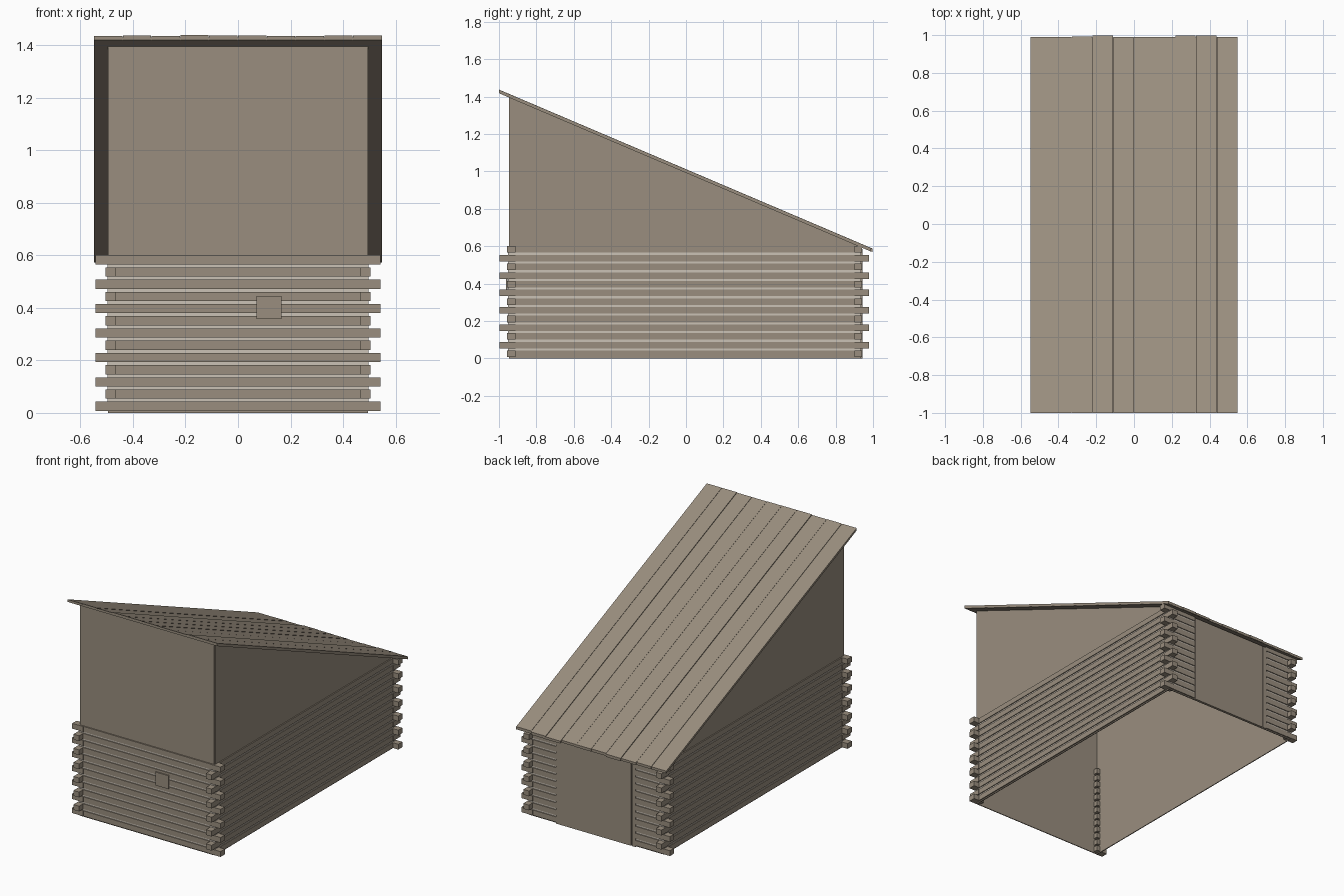
import bpy
import bmesh
import random

random.seed(4)
if "Cube" in bpy.data.objects:
    bpy.data.objects.remove(bpy.data.objects["Cube"], do_unlink=True)


def material(name, rgb):
    m = bpy.data.materials.new(name)
    m.use_nodes = True
    m.diffuse_color = (*rgb, 1)
    m.node_tree.nodes["Principled BSDF"].inputs["Base Color"].default_value = (*rgb, 1)
    return m


WOOD = material("weathered_wood", (0.32, 0.27, 0.21))
MORTAR = material("pale_mortar", (0.60, 0.54, 0.47))


def add_prism(bm, profile, x0, x1):
    """Extrude a (y, z) outline from x0 to x1."""
    verts = [bm.verts.new((x0, y, z)) for y, z in profile]
    face = bm.faces.new(verts)
    ext = bmesh.ops.extrude_face_region(bm, geom=[face])
    new = [v for v in ext["geom"] if isinstance(v, bmesh.types.BMVert)]
    bmesh.ops.translate(bm, verts=new, vec=(x1 - x0, 0, 0))


def add_box(bm, x, y, z):
    add_prism(bm, [(y[0], z[0]), (y[1], z[0]), (y[1], z[1]), (y[0], z[1])], x[0], x[1])


def finish(bm, name, mat):
    bmesh.ops.recalc_face_normals(bm, faces=bm.faces)
    mesh = bpy.data.meshes.new(name)
    bm.to_mesh(mesh)
    bm.free()
    mesh.materials.append(mat)
    obj = bpy.data.objects.new(name, mesh)
    bpy.context.collection.objects.link(obj)
    return obj


def boxes(name, mat, items):
    bm = bmesh.new()
    for item in items:
        add_box(bm, *item)
    return finish(bm, name, mat)


def roof_z(y):
    return 1.437 - 0.4256 * (y + 1)


FRONT, BACK, SIDE = -0.955, 0.94, 0.502     # outer log faces
ROWS, PITCH, HALF = 13, 0.0465, 0.0175
DOOR = 0.29
SKIN, LOG = 0.006, 0.008


def row(k):
    c = 0.025 + PITCH * k
    return (c - HALF, c + HALF)


def gap(k):
    return (row(k)[1] - 0.001, row(k + 1)[0] + 0.001)


# Thin wall panels, with a narrow slit left open at the front corners
front_y = FRONT + LOG
boxes("front_panel", WOOD, [((-0.489, 0.489), (front_y, front_y + SKIN), (0, 1.4))])
back_y = BACK - LOG
boxes("back_panel", WOOD, [((-0.492, 0.492), (back_y - SKIN, back_y), (0, 0.59))])
for side, s in (("left", 1), ("right", -1)):
    bm = bmesh.new()
    y0, y1 = front_y + 0.004, back_y
    outline = [(y0, 0), (y1, 0), (y1, roof_z(y1) - 0.018), (y0, roof_z(y0) - 0.018)]
    add_prism(bm, outline, s * (SIDE - LOG - SKIN), s * (SIDE - LOG))
    finish(bm, side + "_panel", WOOD)

# Log courses and the mortar between them
def courses(name, spans):
    """spans: (x range, y range) of the logs, paired with that of the mortar."""
    boxes(name + "_logs", WOOD, [(*log, row(k)) for log, _ in spans for k in range(ROWS)])
    boxes(name + "_mortar", MORTAR, [(*fill, gap(k)) for _, fill in spans for k in range(ROWS - 1)])


wide = (-0.497, 0.497)
courses("front", [((wide, (FRONT, front_y)), (wide, (FRONT + 0.006, front_y)))])
courses("back", [((x, (back_y, BACK)), (x, (back_y, BACK - 0.006)))
                 for x in ((-0.497, -DOOR), (DOOR, 0.497))])
for side, s in (("left", 1), ("right", -1)):
    inner, outer, fill = s * (SIDE - LOG), s * SIDE, s * (SIDE - 0.006)
    run = (FRONT + 0.004, BACK - 0.004)
    courses(side, [(((inner, outer), run), ((inner, fill), run))])

# Interlocking log ends: rows alternate between pointing sideways and lengthwise
ends = []
for k in range(ROWS):
    for s in (1, -1):
        for y_in, y_out, y_tip in ((-0.912, -0.957, -0.997), (0.90, 0.942, 0.978)):
            if k % 2 == 0:
                ends.append(((s * 0.462, s * 0.542), (y_in, y_out), row(k)))
            else:
                ends.append(((s * 0.464, s * 0.505), (y_in, y_tip), row(k)))
boxes("log_ends", WOOD, ends)

# Door with a narrow post beside it, and a small hatch on the front
boxes("door", WOOD, [((-0.258, DOOR), (back_y, BACK + 0.003), (0, 0.585))])
boxes("door_post", WOOD, [((-DOOR, -0.264), (back_y, BACK + 0.003), (0, 0.585))])
boxes("front_hatch", WOOD, [((0.07, 0.165), (FRONT - 0.008, FRONT), (0.357, 0.445))])

# Sloping roof planks with slightly uneven ends and heights
bm = bmesh.new()
count, half_width = 10, 0.548
step = 2 * half_width / count
for i in range(count):
    x0 = -half_width + i * step
    lift = random.uniform(-0.003, 0.001)
    end = random.uniform(0.988, 0.999)
    outline = [(-1, roof_z(-1) - 0.018), (end, roof_z(end) - 0.018),
               (end, roof_z(end) + lift), (-1, roof_z(-1) + lift)]
    add_prism(bm, outline, x0, x0 + step - (0.002 if i < count - 1 else 0))
finish(bm, "roof_planks", WOOD)

# Thin boarding under the planks closes the joints
bm = bmesh.new()
add_prism(bm, [(-0.998, roof_z(-0.998) - 0.019), (0.987, roof_z(0.987) - 0.019),
               (0.987, roof_z(0.987) - 0.008), (-0.998, roof_z(-0.998) - 0.008)],
          -half_width + 0.001, half_width - 0.001)
finish(bm, "roof_boarding", WOOD)
